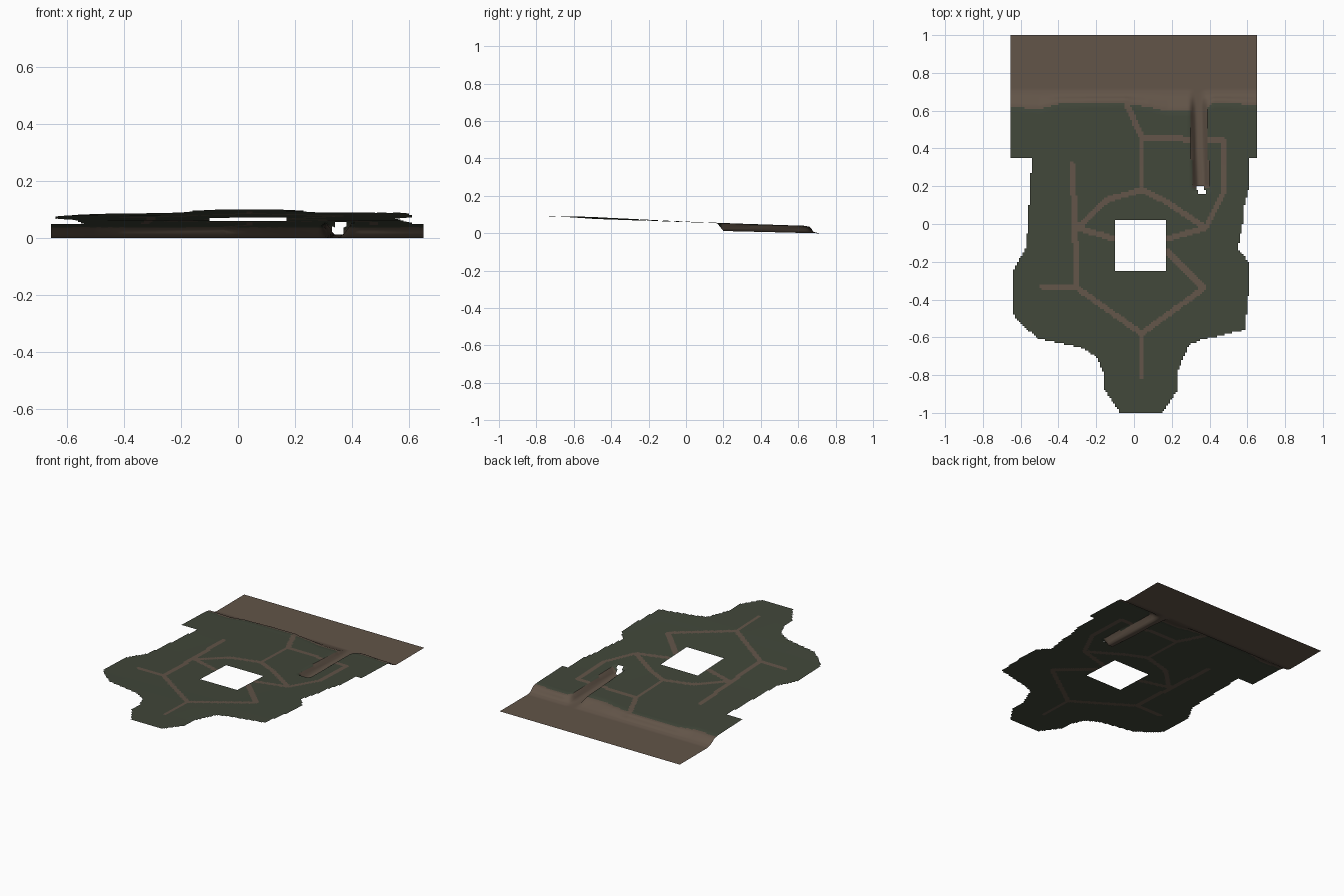
import bpy
import math

if "Cube" in bpy.data.objects:
    bpy.data.objects.remove(bpy.data.objects["Cube"])

STEP = 0.01


def material(name, rgb):
    m = bpy.data.materials.new(name)
    m.diffuse_color = (*rgb, 1)
    m.use_nodes = True
    m.node_tree.nodes["Principled BSDF"].inputs["Base Color"].default_value = m.diffuse_color
    return m


GREEN = material("moss green", (0.053, 0.063, 0.042))
BROWN = material("earth brown", (0.122, 0.089, 0.065))

# Outer edge of the hillside
OUTLINE = [(-0.655, 1), (-0.655, 0.355), (-0.54, 0.355), (-0.555, 0.1), (-0.57, -0.12),
           (-0.64, -0.25), (-0.645, -0.47), (-0.6, -0.53), (-0.5, -0.61), (-0.29, -0.65),
           (-0.2, -0.7), (-0.165, -0.78), (-0.16, -0.87), (-0.075, -1), (0.15, -1),
           (0.23, -0.88), (0.235, -0.77), (0.29, -0.64), (0.35, -0.615), (0.59, -0.56),
           (0.6, -0.4), (0.615, -0.33), (0.615, -0.21), (0.55, -0.13), (0.575, 0),
           (0.585, 0.1), (0.61, 0.2), (0.61, 0.355), (0.655, 0.355), (0.655, 1)]

# Centre lines of the trails
TRAILS = [[(-0.04, 0.64), (0.04, 0.46), (0.04, 0.18), (0.15, 0.13), (0.38, -0.02), (0.17, -0.08)],
          [(0.04, 0.46), (0.48, 0.44), (0.48, 0.18), (0.38, -0.02)],
          [(0.04, 0.18), (-0.14, 0.13), (-0.3, -0.02), (-0.1, -0.08)],
          [(-0.33, 0.32), (-0.32, 0.15), (-0.3, -0.34)],
          [(-0.49, -0.33), (-0.3, -0.34), (0.04, -0.58), (0.04, -0.81)],
          [(0.04, -0.58), (0.37, -0.34), (0.17, -0.14)]]


def inside(x, y):
    hit = False
    for (ax, ay), (bx, by) in zip(OUTLINE, OUTLINE[1:] + OUTLINE[:1]):
        if (ay > y) != (by > y) and x < ax + (y - ay) * (bx - ax) / (by - ay):
            hit = not hit
    return hit


def near_trail(x, y):
    for line in TRAILS:
        for (ax, ay), (bx, by) in zip(line, line[1:]):
            dx, dy = bx - ax, by - ay
            t = max(0, min(1, ((x - ax) * dx + (y - ay) * dy) / (dx * dx + dy * dy)))
            if math.hypot(x - ax - t * dx, y - ay - t * dy) < 0.015:
                return True
    return False


def interp(v, table):
    for (a, za), (b, zb) in zip(table, table[1:]):
        if v <= b:
            return za + (zb - za) * max(0, (v - a) / (b - a))
    return table[-1][1]


def crest(x):
    # y where the green hill breaks into the brown bank
    return interp(x, [(-0.655, 0.62), (-0.5, 0.61), (-0.4, 0.635), (-0.05, 0.645),
                      (0.0, 0.63), (0.08, 0.62), (0.18, 0.595), (0.36, 0.6),
                      (0.42, 0.64), (0.48, 0.64), (0.655, 0.63)])


def channel_distance(x, y):
    return abs(x - (0.34 + 0.032 * (0.65 - y)))


def height(x, y):
    z = interp(y, [(-1, 0.1), (-0.6, 0.087), (-0.45, 0.08), (0, 0.061), (0.6, 0.041)])
    z += 0.008 * x * interp(y, [(-0.8, 0), (-0.5, 1), (0.0, 0.3), (0.3, 0)])
    # bank down to the flat ground
    c = crest(x)
    z *= interp(y, [(c - 0.02, 1), (c + 0.02, 0.85), (0.68, 0.2), (0.71, 0)])
    # sunken channel with sloped sides and a steep inner end
    if 0.16 < y < 0.71:
        floor = 0.012 * max(0, (0.7 - y) / 0.5)
        side = interp(channel_distance(x, y), [(0.018, 1), (0.042, 0.12), (0.05, 0)])
        cut = side * interp(y, [(0.165, 0), (0.2, 1)])
        z += (min(z, floor) - z) * cut
    return max(z, 0)


def kind(x, y):
    if not inside(x, y):
        return None
    if -0.1 < x < 0.17 and -0.25 < y < 0.02:           # square opening
        return None
    d = channel_distance(x, y)
    if d < 0.02 and 0.16 < y < 0.205:                   # outlet in the channel end
        return None
    if y > crest(x):
        return "earth_bank"
    if d < 0.045 and y > 0.19:
        return "channel"
    return "trails" if near_trail(x, y) else "hillside"


# Sort every grid cell into its part
parts = {"hillside": [], "trails": [], "channel": [], "earth_bank": []}
for i in range(-66, 66):
    for j in range(-100, 100):
        k = kind((i + 0.5) * STEP, (j + 0.5) * STEP)
        if k:
            parts[k].append((i, j))


def build_sheet(name, cells, mat):
    index, verts, faces = {}, [], []
    for i, j in cells:
        face = []
        for key in ((i, j), (i + 1, j), (i + 1, j + 1), (i, j + 1)):
            if key not in index:
                index[key] = len(verts)
                x = max(-0.655, min(0.655, key[0] * STEP))
                y = key[1] * STEP
                verts.append((x, y, height(x, y)))
            face.append(index[key])
        faces.append(face)
    mesh = bpy.data.meshes.new(name)
    mesh.from_pydata(verts, [], faces)
    mesh.materials.append(mat)
    mesh.shade_smooth()
    obj = bpy.data.objects.new(name, mesh)
    bpy.context.collection.objects.link(obj)


for part, cells in parts.items():
    build_sheet(part, cells, GREEN if part == "hillside" else BROWN)
